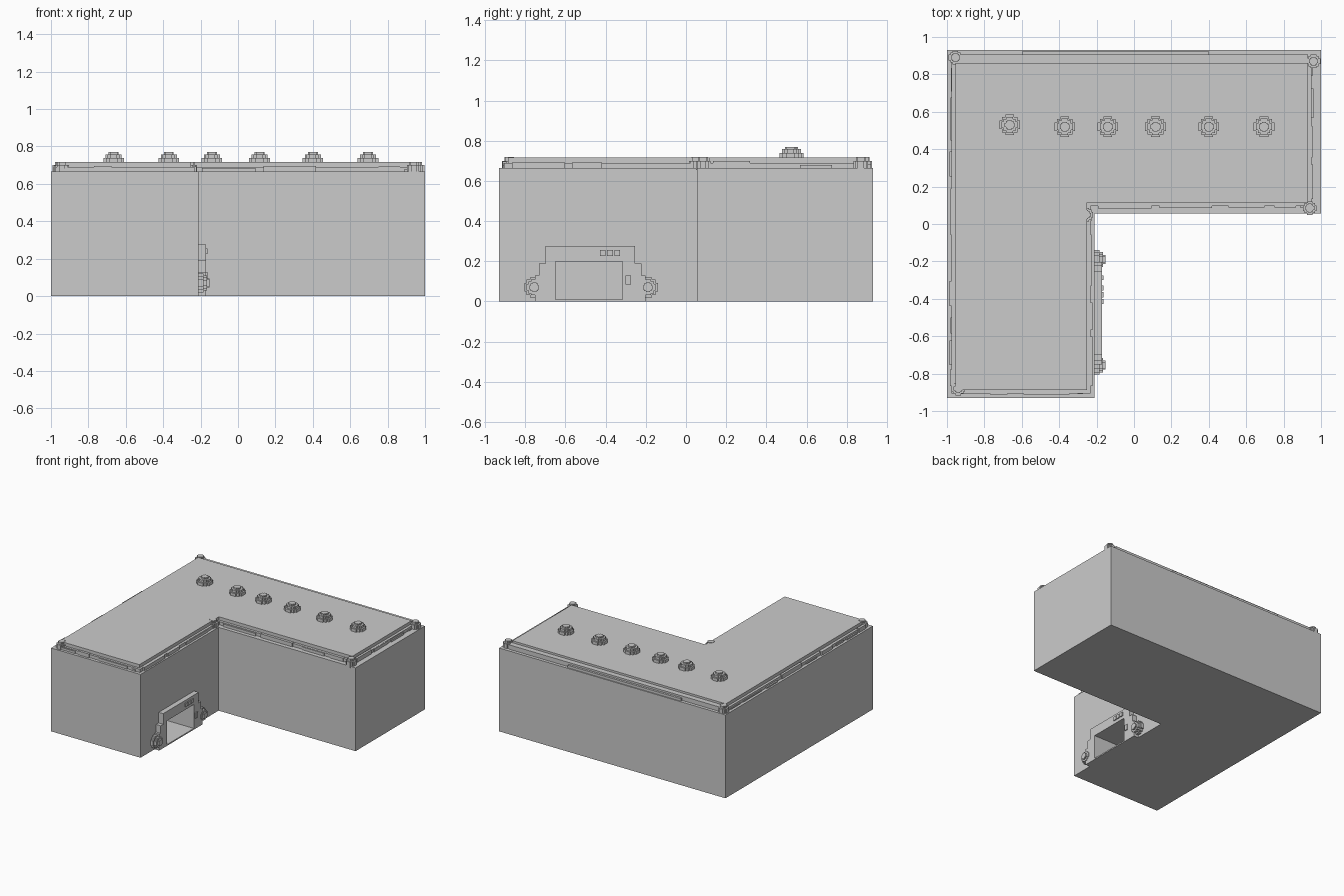
import bpy, bmesh, random
from mathutils import Matrix, Vector

cube = bpy.data.objects.get("Cube")
if cube:
    bpy.data.objects.remove(cube, do_unlink=True)
random.seed(4)

grey = bpy.data.materials.new("plain grey")
grey.use_nodes = True
grey.diffuse_color = (0.6, 0.6, 0.6, 1)
grey.node_tree.nodes["Principled BSDF"].inputs["Base Color"].default_value = (0.6, 0.6, 0.6, 1)


def finish(name, bm):
    bmesh.ops.recalc_face_normals(bm, faces=bm.faces)
    mesh = bpy.data.meshes.new(name)
    bm.to_mesh(mesh)
    bm.free()
    mesh.materials.append(grey)
    obj = bpy.data.objects.new(name, mesh)
    bpy.context.collection.objects.link(obj)
    return obj


def prism(bm, points, low, high, axis="z"):
    """Extrude a 2D outline along z (x, y points) or along x (y, z points)."""
    if axis == "z":
        verts = [bm.verts.new((a, b, low)) for a, b in points]
        step = Vector((0, 0, high - low))
    else:
        verts = [bm.verts.new((low, a, b)) for a, b in points]
        step = Vector((high - low, 0, 0))
    face = bm.faces.new(verts)
    top = bmesh.ops.extrude_face_region(bm, geom=[face], use_keep_orig=True)["geom"]
    bmesh.ops.translate(bm, vec=step, verts=[g for g in top if isinstance(g, bmesh.types.BMVert)])


def box(bm, x0, x1, y0, y1, z0, z1):
    prism(bm, [(x0, y0), (x1, y0), (x1, y1), (x0, y1)], z0, z1)


def ell(left, right, front, back, notch_x, notch_y):
    return [(left, front), (notch_x, front), (notch_x, notch_y),
            (right, notch_y), (right, back), (left, back)]


def stepped_disc(a, b, r):
    """Blocky circle outline."""
    quarter = [(1, .42), (.76, .42), (.76, .76), (.42, .76), (.42, 1)]
    points = []
    for _ in range(4):
        points += [(a + r * u, b + r * v) for u, v in quarter]
        quarter = [(-v, u) for u, v in quarter]
    return points


def stepped_dome(bm, a, b, base, r, height, axis):
    for low, high, size in ((0, .45, 1), (.45, .78, .78), (.78, 1, .48)):
        prism(bm, stepped_disc(a, b, r * size), base + height * low, base + height * high, axis)


# Walls
bm = bmesh.new()
prism(bm, ell(-1, 1, -.93, .93, -.21, .055), 0, .665)
walls = finish("walls", bm)

# Doorway frame with stepped shoulders
bm = bmesh.new()
half = [(.275, 0), (.275, .13), (.255, .13), (.255, .19), (.223, .19), (.223, .275)]
mid = -.477
outline = [(mid + d, z) for d, z in half] + [(mid - d, z) for d, z in reversed(half)]
prism(bm, outline, -.22, -.17, "x")
frame = finish("doorway_frame", bm)

# Doorway opening cut through frame and into the wall
bm = bmesh.new()
box(bm, -.43, 0, -.65, -.315, .01, .2)
cutter = finish("doorway_cutter", bm)
for obj in (walls, frame):
    mod = obj.modifiers.new("opening", 'BOOLEAN')
    mod.operation = 'DIFFERENCE'
    mod.solver = 'EXACT'
    mod.object = cutter
    bpy.context.view_layer.objects.active = obj
    bpy.ops.object.modifier_apply(modifier=mod.name)
bpy.data.objects.remove(cutter, do_unlink=True)

# Round lamps either side of the doorway
for side, y in (("right", -.755), ("left", -.19)):
    bm = bmesh.new()
    stepped_dome(bm, y, .07, -.212, .05, .06, "x")
    finish("doorway_lamp_" + side, bm)

# Buttons and keypad
bm = bmesh.new()
for y in (-.414, -.378, -.342):
    box(bm, -.18, -.162, y - .014, y + .014, .225, .255)
box(bm, -.18, -.162, -.3, -.275, .085, .13)
finish("buttons", bm)

# Roof slab and the lower course around it
bm = bmesh.new()
prism(bm, ell(-.955, .93, -.887, .862, -.25, .115), .66, .716)
finish("roof_slab", bm)
bm = bmesh.new()
course = ell(-.975, .95, -.905, .875, -.232, .095)
prism(bm, course, .66, .69)
finish("roof_course", bm)

# Uneven trim stones along the course
bm = bmesh.new()
for start, end in zip(course, course[1:] + course[:1]):
    p, q = Vector(start), Vector(end)
    along = (q - p).normalized()
    out = Vector((along.y, -along.x))
    at, length = .04, (q - p).length - .04
    while at < length:
        run = min(random.uniform(.08, .3), length - at)
        reach = random.uniform(.004, .012)
        a, b = p + along * at, p + along * (at + run)
        prism(bm, [a - out * .012, b - out * .012, b + out * reach, a + out * reach],
              .66, random.uniform(.672, .698))
        at += run + random.uniform(.02, .1)
finish("roof_trim", bm)

# Raised back parapet
bm = bmesh.new()
box(bm, -.6, .4, .86, .922, .66, .685)
box(bm, -.96, .93, .86, .905, .66, .7)
finish("back_parapet", bm)

# Corner knobs
bm = bmesh.new()
for x, y in ((-.955, .89), (.96, .87), (.94, .085), (-.255, .05), (-.94, -.88)):
    prism(bm, stepped_disc(x, y, .036), .655, .7)
    prism(bm, stepped_disc(x, y, .024), .7, .718)
finish("corner_knobs", bm)

# Row of roof domes
for i, x in enumerate((-.665, -.37, -.14, .115, .4, .695)):
    bm = bmesh.new()
    stepped_dome(bm, x, .53 if i == 0 else .52, .714, .055, .056, "z")
    finish("roof_dome_%d" % (i + 1), bm)
